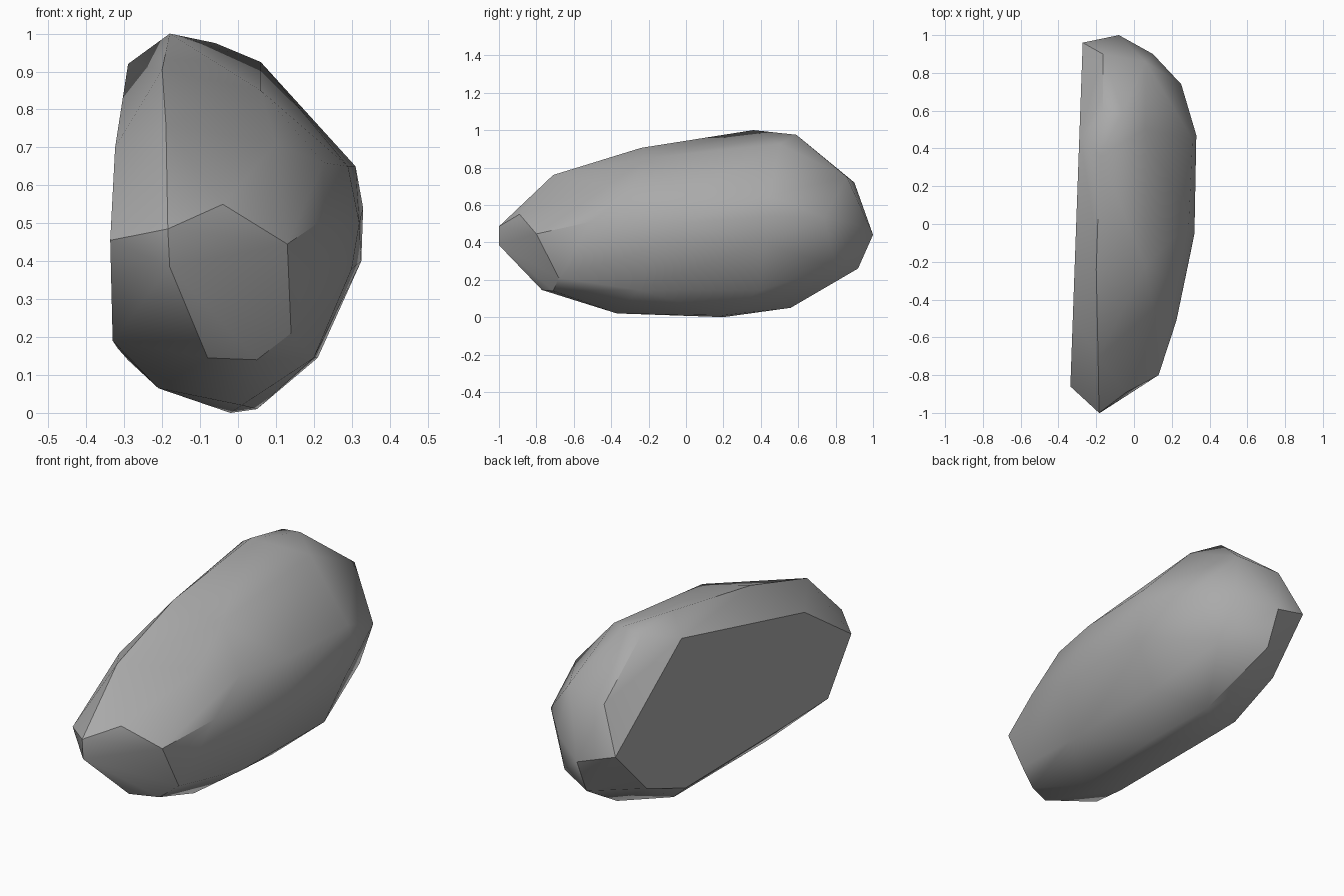
import bpy, bmesh

if "Cube" in bpy.data.objects:
    bpy.data.objects.remove(bpy.data.objects["Cube"])

# Corner points (x, y, z), grouped by region of the boulder
flat_side = [(-.28, .45, .92), (-.27, .96, .5), (-.285, .72, .25), (-.295, .42, .14),
             (-.315, -.3, .17), (-.325, -.68, .19), (-.335, -.76, .34),
             (-.315, -.86, .455), (-.315, -.5, .7)]
top_ridge = [(-.185, -1, .485), (-.19, -.71, .76), (-.19, -.46, .825), (-.2, -.24, .905),
             (-.18, .36, 1), (-.165, .6, .96), (-.165, .9, .72)]
nose = [(-.18, -1, .385), (-.04, -.89, .55), (.13, -.8, .445), (-.08, -.77, .145),
        (.05, -.71, .14), (.14, -.68, .21)]
upper_side = [(-.06, .59, .975), (.06, .5, .925), (.06, -.22, .85), (.1, -.45, .71),
              (.225, -.3, .66), (.31, .45, .65), (.29, .0, .65), (.225, -.51, .51)]
right_side = [(.33, .47, .54), (.325, .4, .4), (.32, -.05, .5), (.3, -.15, .38),
              (.21, .4, .145), (.2, -.25, .145), (.25, .74, .53)]
back_end = [(-.08, 1, .44), (-.08, .92, .26), (.1, .9, .5), (.06, .86, .75), (.13, .8, .27)]
underside = [(-.21, -.35, .065), (-.21, .4, .065), (-.02, .2, 0), (.05, .2, .01),
             (.01, -.37, .02), (0, .56, .05)]

stone = bpy.data.materials.new("stone_grey")
stone.diffuse_color = (.4, .4, .4, 1)
stone.use_nodes = True
stone.node_tree.nodes["Principled BSDF"].inputs["Base Color"].default_value = stone.diffuse_color

# Boulder: faceted skin stretched over the corner points
bm = bmesh.new()
for group in (flat_side, top_ridge, nose, upper_side, right_side, back_end, underside):
    for p in group:
        bm.verts.new(p)
hull = bmesh.ops.convex_hull(bm, input=bm.verts)
loose = [v for v in bm.verts if not v.link_faces]
bmesh.ops.delete(bm, geom=loose, context='VERTS')
bmesh.ops.recalc_face_normals(bm, faces=bm.faces)

# Merge the nearly level facets of the broad left side into one flat face
bm.normal_update()
flat = [f for f in bm.faces if f.normal.x < -.97]
for f in flat:
    for v in f.verts:
        v.co.x = -.306 + .036 * v.co.y
bmesh.ops.dissolve_faces(bm, faces=flat)

mesh = bpy.data.meshes.new("boulder")
bm.to_mesh(mesh)
bm.free()
mesh.materials.append(stone)
boulder = bpy.data.objects.new("boulder", mesh)
bpy.context.collection.objects.link(boulder)
bpy.context.view_layer.objects.active = boulder
boulder.select_set(True)
bpy.ops.object.shade_smooth_by_angle(angle=.6)
